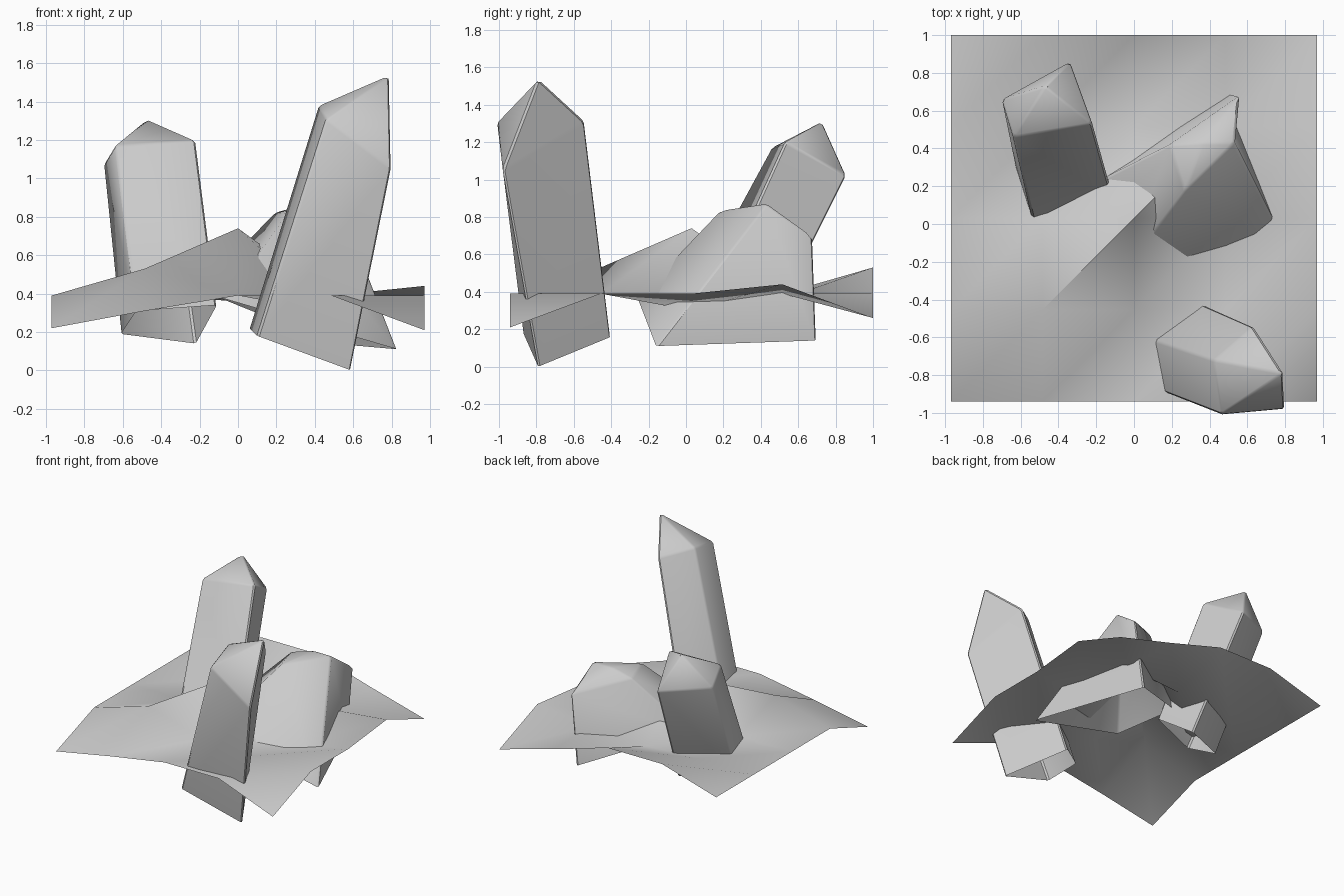
import bpy, bmesh

if "Cube" in bpy.data.objects:
    bpy.data.objects.remove(bpy.data.objects["Cube"])


def finish(bm, name, angle):
    bmesh.ops.recalc_face_normals(bm, faces=bm.faces)
    me = bpy.data.meshes.new(name)
    bm.to_mesh(me)
    bm.free()
    ob = bpy.data.objects.new(name, me)
    bpy.context.collection.objects.link(ob)
    bpy.ops.object.select_all(action='DESELECT')
    ob.select_set(True)
    bpy.context.view_layer.objects.active = ob
    bpy.ops.object.shade_smooth_by_angle(angle=angle)
    return ob


def crystal(name, base, ring, tip):
    """Four-sided open-bottomed shaft with a pyramid point and softened edges."""
    bm = bmesh.new()
    lo = [bm.verts.new(p) for p in base]
    hi = [bm.verts.new(p) for p in ring]
    top = bm.verts.new(tip)
    for i in range(4):
        j = (i + 1) % 4
        bm.faces.new((lo[i], lo[j], hi[j], hi[i]))
        bm.faces.new((hi[i], hi[j], top))
    inner = [e for e in bm.edges if not e.is_boundary]
    bmesh.ops.bevel(bm, geom=inner, offset=0.012, segments=1,
                    affect='EDGES', clamp_overlap=True)
    return finish(bm, name, 0.7)


# Ground sheet: 5 x 5 height grid, rows from front to back
heights = [
    (.22, .31, .39, .39, .21),
    (.39, .53, .39, .39, .39),
    (.39, .39, .74, .30, .39),
    (.39, .39, .36, .39, .44),
    (.39, .53, .53, .39, .26),
]
bm = bmesh.new()
v = [[bm.verts.new((-.97 + .485 * i, -.94 + .485 * j, z)) for i, z in enumerate(row)]
     for j, row in enumerate(heights)]
for j in range(4):
    for i in range(4):
        a, b, c, d = v[j][i], v[j][i + 1], v[j + 1][i + 1], v[j + 1][i]
        bm.faces.new((a, b, c))
        bm.faces.new((a, c, d))
ground = finish(bm, "ground_sheet", 1.0)

# Tall crystal at the front right
crystal("tall_crystal",
        [(.31, -.40, .16), (.06, -.60, .22), (.10, -.87, .18), (.59, -.79, 0)],
        [(.63, -.54, 1.31), (.42, -.72, 1.38), (.46, -1.01, 1.31), (.80, -.98, 1.05)],
        (.79, -.79, 1.54))

# Leaning crystal at the back left
crystal("leaning_crystal",
        [(-.61, .22, .19), (-.22, .42, .14), (-.11, .14, .34), (-.53, -.01, .31)],
        [(-.70, .66, 1.07), (-.34, .86, 1.02), (-.22, .53, 1.20), (-.64, .46, 1.17)],
        (-.47, .73, 1.31))

# Broad, low crystal at the back right
crystal("broad_crystal",
        [(.83, -.16, .11), (-.06, -.26, .37), (-.20, .22, .42), (.49, .70, .14)],
        [(.53, .43, .87), (.27, .17, .83), (.19, .42, .82), (.56, .68, .69)],
        (.36, .43, .87))
